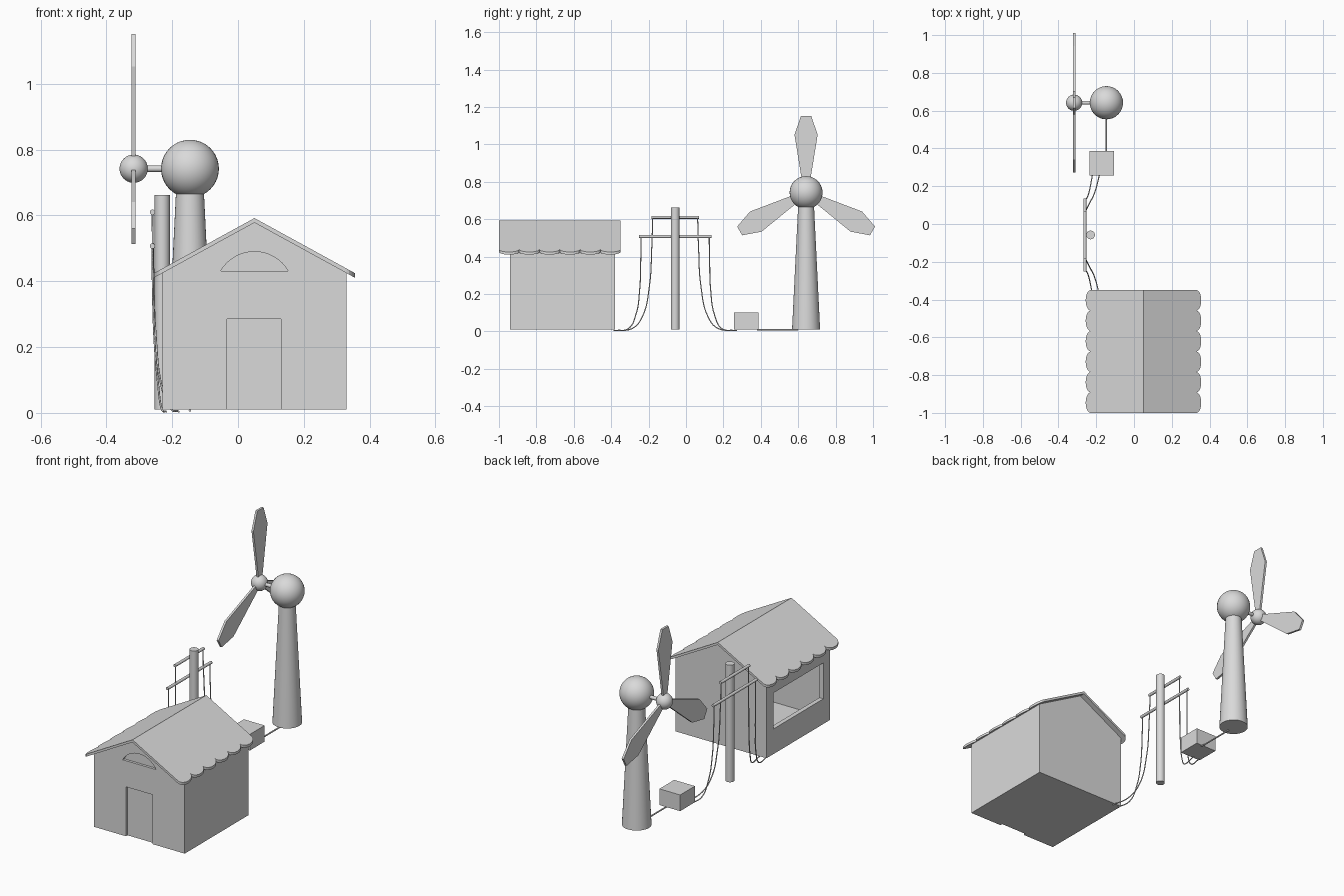
import bpy, bmesh, math
from mathutils import Vector, Matrix

cube = bpy.data.objects.get("Cube")
if cube:
    bpy.data.objects.remove(cube, do_unlink=True)

GREY = (0.7, 0.7, 0.7, 1.0)
mat = bpy.data.materials.new("plain grey")
mat.use_nodes = True
mat.diffuse_color = GREY
mat.node_tree.nodes["Principled BSDF"].inputs["Base Color"].default_value = GREY


def add_object(name, bm, smooth=False):
    bmesh.ops.recalc_face_normals(bm, faces=bm.faces)
    mesh = bpy.data.meshes.new(name)
    bm.to_mesh(mesh)
    bm.free()
    mesh.materials.append(mat)
    ob = bpy.data.objects.new(name, mesh)
    bpy.context.collection.objects.link(ob)
    if smooth:
        bpy.ops.object.select_all(action="DESELECT")
        ob.select_set(True)
        bpy.context.view_layer.objects.active = ob
        bpy.ops.object.shade_smooth_by_angle(angle=math.radians(40))
    return ob


def prism(name, outline, offset):
    """Extrude a closed outline of 3D points along an offset."""
    bm = bmesh.new()
    face = bm.faces.new([bm.verts.new(p) for p in outline])
    new = bmesh.ops.extrude_face_region(bm, geom=[face])["geom"]
    moved = [v for v in new if isinstance(v, bmesh.types.BMVert)]
    bmesh.ops.translate(bm, verts=moved, vec=offset)
    return add_object(name, bm)


def box(name, low, high):
    (x0, y0, z0), (x1, y1, z1) = low, high
    base = [(x0, y0, z0), (x1, y0, z0), (x1, y1, z0), (x0, y1, z0)]
    return prism(name, base, (0, 0, z1 - z0))


def rod(name, start, end, r1, r2=None, sides=32):
    a, b = Vector(start), Vector(end)
    turn = (b - a).to_track_quat("Z", "Y").to_matrix().to_4x4()
    bm = bmesh.new()
    bmesh.ops.create_cone(bm, cap_ends=True, segments=sides, radius1=r1,
                          radius2=r1 if r2 is None else r2, depth=(b - a).length,
                          matrix=Matrix.Translation((a + b) / 2) @ turn)
    return add_object(name, bm, smooth=True)


def ball(name, centre, radius):
    bm = bmesh.new()
    bmesh.ops.create_uvsphere(bm, u_segments=32, v_segments=20, radius=radius,
                              matrix=Matrix.Translation(centre))
    return add_object(name, bm, smooth=True)


def to_mesh(ob):
    return bpy.data.meshes.new_from_object(
        ob.evaluated_get(bpy.context.evaluated_depsgraph_get()))


def cut(target, cutter):
    mod = target.modifiers.new("cut", "BOOLEAN")
    mod.object, mod.solver = cutter, "EXACT"
    bpy.context.view_layer.update()
    mesh = to_mesh(target)
    target.modifiers.clear()
    target.data = mesh
    bpy.data.objects.remove(cutter, do_unlink=True)


def cable(name, points, radius=0.003):
    curve = bpy.data.curves.new(name, "CURVE")
    curve.dimensions = "3D"
    curve.bevel_depth, curve.bevel_resolution = radius, 2
    curve.use_fill_caps = True
    spline = curve.splines.new("BEZIER")
    spline.bezier_points.add(len(points) - 1)
    for bp, p in zip(spline.bezier_points, points):
        bp.co = p
        bp.handle_left_type = bp.handle_right_type = "AUTO"
    helper = bpy.data.objects.new(name + "_path", curve)
    bpy.context.collection.objects.link(helper)
    bpy.context.view_layer.update()
    mesh = to_mesh(helper)
    bpy.data.objects.remove(helper, do_unlink=True)
    mesh.materials.clear()
    mesh.materials.append(mat)
    ob = bpy.data.objects.new(name, mesh)
    bpy.context.collection.objects.link(ob)


# House shell: gabled walls, hollow inside
GROUND, RIDGE_X, RIDGE_Z, SLOPE = 0.01, 0.05, 0.578, 0.548
HALF, FRONT, BACK, WALL = 0.28, -0.94, -0.38, 0.025


def gable(half, floor, ridge, y):
    eave = ridge - SLOPE * half
    shape = [(-half, floor), (half, floor), (half, eave), (0, ridge), (-half, eave)]
    return [(RIDGE_X + x, y, z) for x, z in shape]


house = prism("house_walls", gable(HALF, GROUND, RIDGE_Z, FRONT), (0, BACK - FRONT, 0))
cut(house, prism("room", gable(HALF - WALL, GROUND + 0.02, RIDGE_Z - 0.03, FRONT + WALL),
                 (0, BACK - FRONT - 2 * WALL, 0)))
# Side window opening, recessed door and arched gable recess
cut(house, box("window_cut", (-0.3, -0.88, 0.15), (-0.19, -0.44, 0.35)))
cut(house, box("door_cut", (-0.033, FRONT - 0.05, -0.05), (0.13, FRONT + 0.014, 0.285)))
arc = [math.radians(30 + 120 * i / 16) for i in range(17)]
cut(house, prism("arch_cut", [(RIDGE_X + 0.119 * math.cos(a), FRONT - 0.05,
                               0.371 + 0.119 * math.sin(a)) for a in arc], (0, 0.064, 0)))

# Roof slopes with scalloped eaves
Y0, Y1, SCALLOPS, STEPS = -1.0, -0.35, 6, 10
for side, name in ((1, "roof_left"), (-1, "roof_right")):
    plan = [(0, Y1), (0, Y0)]
    pitch = (Y1 - Y0) / SCALLOPS
    for k in range(SCALLOPS):
        for j in range(STEPS + (k == SCALLOPS - 1)):
            a = math.pi * j / STEPS
            plan.append((0.28 + 0.026 * math.sin(a),
                         Y0 + pitch * (k + 0.5 - 0.5 * math.cos(a))))
    prism(name, [(RIDGE_X + side * d, y, RIDGE_Z - SLOPE * d) for d, y in plan],
          (0, 0, 0.014))

# Utility pole with two crossbars
POLE_Y, BAR_X = -0.058, -0.26
rod("utility_pole", (-0.23, POLE_Y, GROUND), (-0.23, POLE_Y, 0.662), 0.023)
for name, half, z in (("upper_crossbar", 0.127, 0.61), ("lower_crossbar", 0.193, 0.507)):
    rod(name, (BAR_X, POLE_Y - half, z), (BAR_X, POLE_Y + half, z), 0.008, sides=16)

# Hanging cables on both sides of the pole: distance from pole, height, share of sideways run
UPPER = [(0.12, 0.61, 0), (0.125, 0.45, 0.03), (0.138, 0.24, 0.12), (0.175, 0.08, 0.35),
         (0.225, 0.018, 0.65), (0.33, 0.004, 1)]
LOWER = [(0.182, 0.507, 0), (0.184, 0.38, 0.03), (0.19, 0.22, 0.15), (0.21, 0.09, 0.4),
         (0.25, 0.015, 0.65), (0.33, 0.004, 1)]
for side, tag in ((1, "back"), (-1, "front")):
    for kind, path, run in (("upper", UPPER, 0.08), ("lower", LOWER, 0.042)):
        cable(f"{kind}_cable_{tag}",
              [(BAR_X + run * s, POLE_Y + side * d, z) for d, z, s in path])

# Power box and its ground cable
box("power_box", (-0.235, 0.257, GROUND), (-0.107, 0.387, 0.1))
rod("ground_cable", (-0.146, 0.38, 0.008), (-0.146, 0.6, 0.008), 0.004, sides=10)

# Wind turbine tower, housing, shaft and hub
TX, TY, HZ, HUB_X = -0.146, 0.642, 0.742, -0.317
rod("turbine_tower", (TX, TY, GROUND), (TX, TY, 0.7), 0.075, 0.041)
ball("turbine_housing", (TX, TY, HZ), 0.088)
rod("rotor_shaft", (HUB_X, TY, HZ), (TX, TY, HZ), 0.01, sides=16)
ball("rotor_hub", (HUB_X, TY, HZ), 0.043)

# Three faceted blades
BLADE = [(0.015, 0.02), (0.062, 0.31), (0.027, 0.41)]
outline = BLADE + [(-w, r) for w, r in reversed(BLADE)]
for i in range(3):
    c, s = math.cos(math.tau * i / 3), math.sin(math.tau * i / 3)
    prism(f"rotor_blade_{i + 1}", [(HUB_X - 0.006, TY + w * c + r * s, HZ - w * s + r * c)
                                   for w, r in outline], (0.012, 0, 0))
